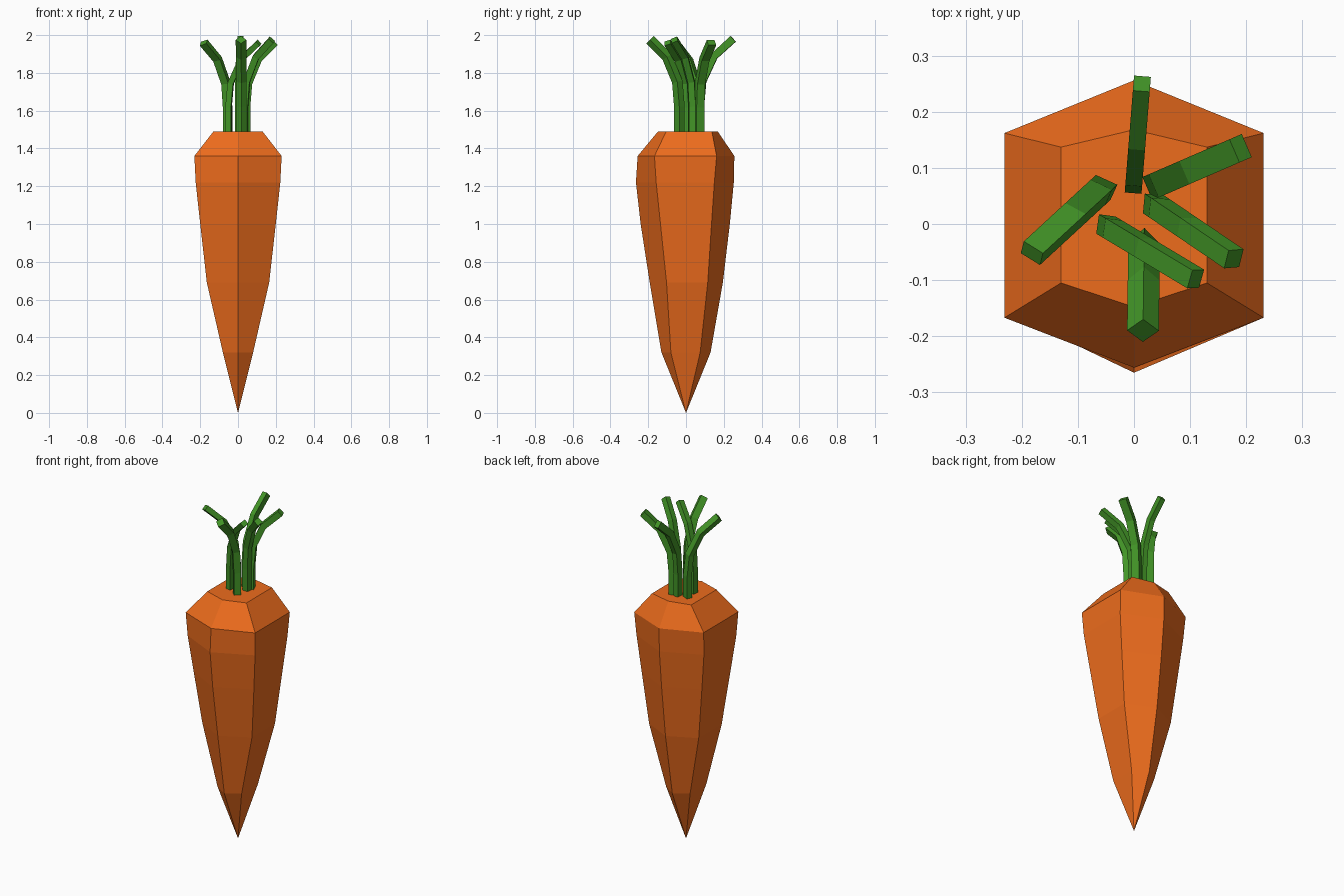
import bpy, math
from mathutils import Vector

if "Cube" in bpy.data.objects:
    bpy.data.objects.remove(bpy.data.objects["Cube"])


def material(name, color):
    m = bpy.data.materials.new(name)
    m.diffuse_color = (*color, 1)
    m.use_nodes = True
    m.node_tree.nodes["Principled BSDF"].inputs["Base Color"].default_value = m.diffuse_color
    return m


def add_mesh(name, verts, faces, mat):
    me = bpy.data.meshes.new(name)
    me.from_pydata(verts, [], faces)
    me.materials.append(mat)
    ob = bpy.data.objects.new(name, me)
    bpy.context.collection.objects.link(ob)
    return ob


def bridge(rings, n):
    return [(r * n + i, r * n + (i + 1) % n, (r + 1) * n + (i + 1) % n, (r + 1) * n + i)
            for r in range(rings - 1) for i in range(n)]


orange = material("carrot_orange", (0.85, 0.15, 0.012))
green = material("leaf_green", (0.055, 0.3, 0.02))

# Root: six-sided rings as (z, half width x, side y front, side y back, tip y front, tip y back)
RINGS = [
    (0.32, 0.080, -0.080, 0.075, -0.130, 0.130),
    (0.69, 0.165, -0.103, 0.115, -0.192, 0.195),
    (1.00, 0.200, -0.135, 0.135, -0.240, 0.232),
    (1.22, 0.224, -0.158, 0.150, -0.265, 0.253),
    (1.36, 0.231, -0.167, 0.162, -0.256, 0.256),
    (1.49, 0.130, -0.105, 0.137, -0.148, 0.168),
]
verts = []
for z, x, sf, sb, tf, tb in RINGS:
    verts += [(0, tf, z), (x, sf, z), (x, sb, z), (0, tb, z), (-x, sb, z), (-x, sf, z)]
faces = bridge(len(RINGS), 6)
tip = len(verts)
verts.append((0.0, 0.0, 0.0))
faces += [(tip, (i + 1) % 6, i) for i in range(6)]
faces.append(tuple(range(tip - 6, tip)))
add_mesh("carrot_root", verts, faces, orange)


# Leaf stalks: square section swept along a path curving outward
def stalk(name, base, end, width, thick, roll=0.0):
    b, e = Vector(base), Vector(end)
    d = e - b
    path = [Vector((b.x + d.x * f, b.y + d.y * f, 1.47 + (e.z - 1.47) * h))
            for f, h in ((0, 0), (0.0, 0.3), (0.07, 0.56), (0.42, 0.82), (1, 1))]
    side = Vector((-d.y, d.x, 0)).normalized()
    pts = []
    for i, p in enumerate(path):
        t = (path[min(i + 1, 4)] - path[max(i - 1, 0)]).normalized()
        up = t.cross(side)
        for k in range(4):
            sx, sy = ((-1, -1), (1, -1), (1, 1), (-1, 1))[k]
            u, v = sx * width / 2, sy * thick / 2
            c, s = math.cos(roll), math.sin(roll)
            pts.append(p + side * (u * c - v * s) + up * (u * s + v * c))
    fs = bridge(5, 4) + [(3, 2, 1, 0), (16, 17, 18, 19)]
    add_mesh(name, pts, fs, green)


STALKS = [
    ((0.000, 0.075), (0.014, 0.250, 1.98), 0.030, 0.040, 0.0),
    ((0.040, 0.070), (0.190, 0.135, 1.96), 0.045, 0.035, 0.0),
    ((0.035, 0.035), (0.178, -0.062, 1.975), 0.035, 0.035, 0.5),
    ((0.018, -0.035), (0.016, -0.190, 1.975), 0.040, 0.040, math.pi / 4),
    ((-0.050, -0.002), (0.110, -0.098, 1.96), 0.035, 0.030, 0.4),
    ((-0.055, 0.065), (-0.182, -0.052, 1.96), 0.042, 0.030, 0.4),
]
for i, (b, e, w, t, r) in enumerate(STALKS):
    stalk(f"leaf_stalk_{i + 1}", (*b, 1.47), e, w, t, r)
